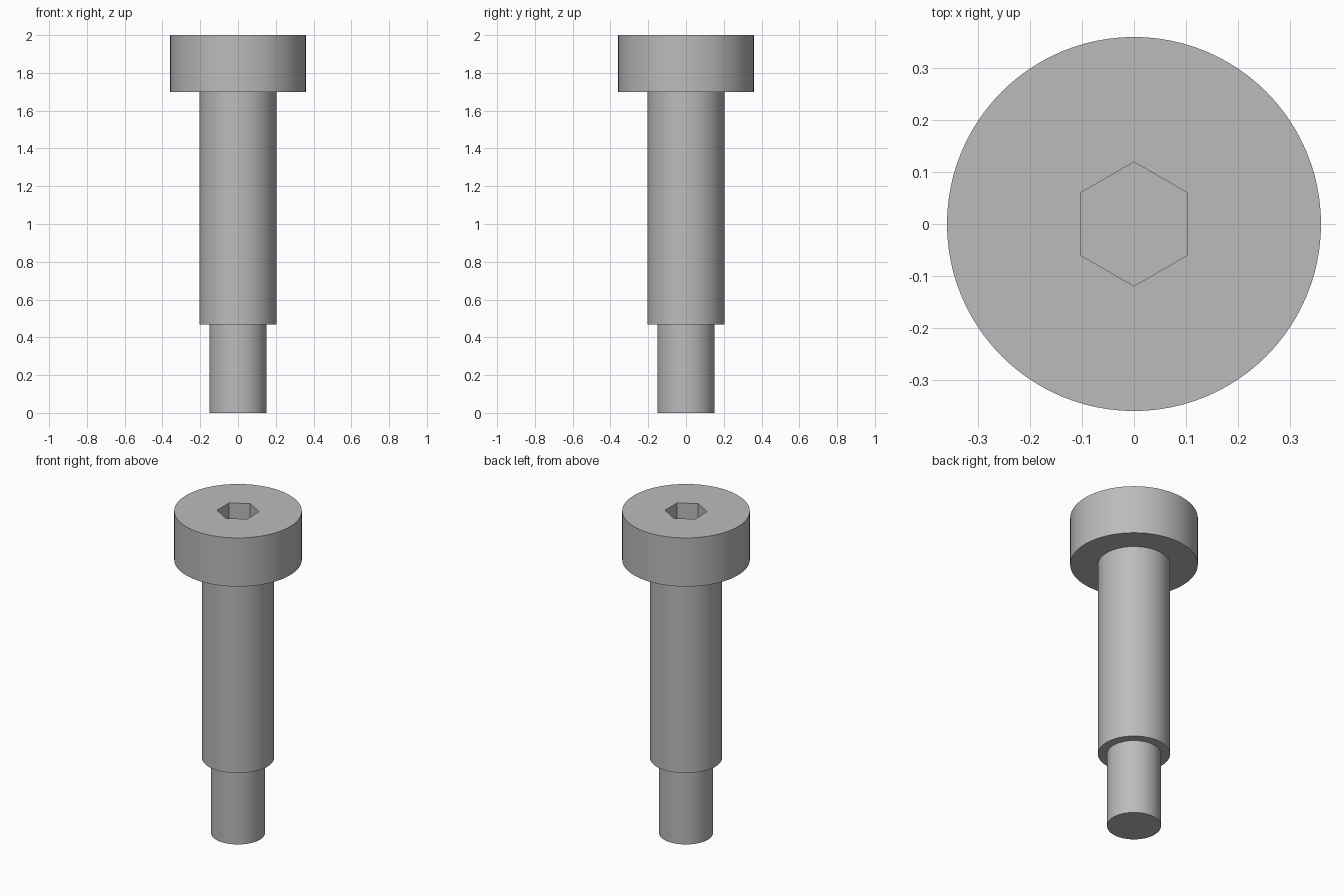
import bpy, bmesh
from math import sin, cos, pi, radians

if "Cube" in bpy.data.objects:
    bpy.data.objects.remove(bpy.data.objects["Cube"])

SIDES = 96
HEAD_TOP = 2.0
SOCKET_DEPTH = 0.15

steel = bpy.data.materials.new("grey steel")
steel.use_nodes = True
grey = (0.5, 0.5, 0.5, 1)
steel.diffuse_color = grey
steel.node_tree.nodes["Principled BSDF"].inputs["Base Color"].default_value = grey


def ring(bm, radius, z, sides, start=0.0):
    """Closed loop of vertices around the z axis."""
    angles = [start + 2 * pi * i / sides for i in range(sides)]
    return [bm.verts.new((radius * cos(a), radius * sin(a), z)) for a in angles]


def wall(bm, low, high):
    """Quads joining two loops of equal length."""
    n = len(low)
    for i in range(n):
        j = (i + 1) % n
        bm.faces.new((low[i], low[j], high[j], high[i]))


def loop_edges(bm, loop):
    return [bm.edges.get((v, loop[i - 1])) for i, v in enumerate(loop)]


bm = bmesh.new()

# Stepped outside: threaded end, shoulder and head
profile = [(0.152, 0), (0.152, 0.467), (0.203, 0.467),
           (0.203, 1.698), (0.359, 1.698), (0.359, HEAD_TOP)]
rings = [ring(bm, r, z, SIDES) for r, z in profile]
for low, high in zip(rings, rings[1:]):
    wall(bm, low, high)
bm.faces.new(rings[0])

# Hexagonal socket with a flat floor
rim = ring(bm, 0.119, HEAD_TOP, 6, pi / 2)
floor = ring(bm, 0.119, HEAD_TOP - SOCKET_DEPTH, 6, pi / 2)
wall(bm, floor, rim)
bm.faces.new(floor)

# Flat top between the head's edge and the socket
bmesh.ops.triangle_fill(bm, use_beauty=True, normal=(0, 0, 1),
                        edges=loop_edges(bm, rings[-1]) + loop_edges(bm, rim))
bmesh.ops.recalc_face_normals(bm, faces=bm.faces)

mesh = bpy.data.meshes.new("shoulder_screw")
bm.to_mesh(mesh)
bm.free()
mesh.materials.append(steel)
screw = bpy.data.objects.new("shoulder_screw", mesh)
bpy.context.collection.objects.link(screw)

# Smooth round sides, sharp steps and socket edges
bpy.ops.object.select_all(action="DESELECT")
screw.select_set(True)
bpy.context.view_layer.objects.active = screw
bpy.ops.object.shade_smooth_by_angle(angle=radians(30))
